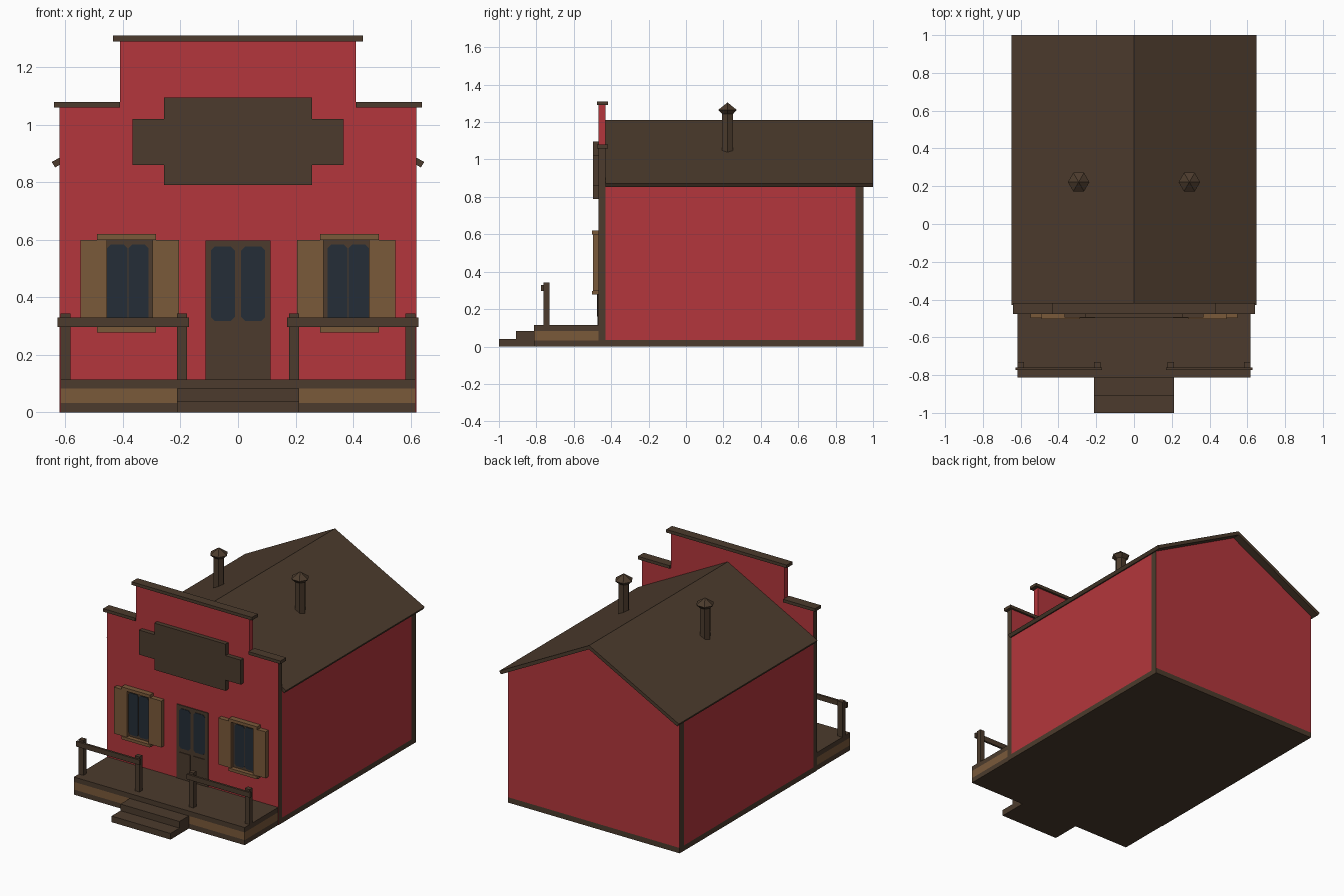
import bpy, bmesh, math
from mathutils import Vector

if "Cube" in bpy.data.objects:
    bpy.data.objects.remove(bpy.data.objects["Cube"])


def material(name, rgb):
    m = bpy.data.materials.new(name)
    m.diffuse_color = (*rgb, 1)
    m.use_nodes = True
    m.node_tree.nodes["Principled BSDF"].inputs["Base Color"].default_value = m.diffuse_color
    return m


RED = material("barn red", (0.456, 0.037, 0.045))
BROWN = material("dark brown", (0.072, 0.044, 0.026))
TAN = material("light brown", (0.195, 0.100, 0.042))
GLASS = material("dark glass", (0.018, 0.027, 0.038))


def finish(name, bm, mats, mirror=False):
    bmesh.ops.recalc_face_normals(bm, faces=bm.faces)
    me = bpy.data.meshes.new(name)
    bm.to_mesh(me)
    bm.free()
    for m in mats:
        me.materials.append(m)
    ob = bpy.data.objects.new(name, me)
    bpy.context.collection.objects.link(ob)
    if mirror:
        ob.modifiers.new("Mirror", 'MIRROR')
    return ob


def prism_mesh(pts, y0, y1):
    """Profile of (x, z) points extruded from y0 to y1."""
    bm = bmesh.new()
    face = bm.faces.new([bm.verts.new((x, y0, z)) for x, z in pts])
    ext = bmesh.ops.extrude_face_region(bm, geom=[face])
    verts = [g for g in ext["geom"] if isinstance(g, bmesh.types.BMVert)]
    bmesh.ops.translate(bm, verts=verts, vec=(0, y1 - y0, 0))
    bmesh.ops.recalc_face_normals(bm, faces=bm.faces)
    return bm


def prism(name, pts, y0, y1, mat, mirror=False):
    return finish(name, prism_mesh(pts, y0, y1), [mat], mirror)


def rect(x0, x1, z0, z1, c=0.0):
    """Rectangle profile, with cut corners of size c when given."""
    if not c:
        return [(x0, z0), (x1, z0), (x1, z1), (x0, z1)]
    return [(x0 + c, z0), (x1 - c, z0), (x1, z0 + c), (x1, z1 - c),
            (x1 - c, z1), (x0 + c, z1), (x0, z1 - c), (x0, z0 + c)]


def both(half):
    """Complete a right-hand profile with its mirror image."""
    return half + [(-x, z) for x, z in reversed(half) if x > 0]


def cut(bm, co, no):
    geom = bm.verts[:] + bm.edges[:] + bm.faces[:]
    bmesh.ops.bisect_plane(bm, geom=geom, plane_co=co, plane_no=no)


# Main house: gabled block, brown corner posts and sill painted on by position
SLOPE = 0.523
bm = prism_mesh(both([(0.62, 0), (0.62, 0.866), (0, 0.866 + 0.62 * SLOPE)]), -0.43, 0.95)
cut(bm, (0, 0, 0.035), (0, 0, 1))
cut(bm, (0, 0.905, 0), (0, 1, 0))
for f in bm.faces:
    c, n = f.calc_center_median(), f.normal
    f.material_index = int(c.z < 0.035 or (abs(n.x) > 0.9 and c.y > 0.905))
finish("house_walls", bm, [RED, BROWN])

# Roof: thin gabled slab
prism("roof", [(0, 1.21), (0.648, 0.871), (0.636, 0.852), (0, 1.185),
               (-0.636, 0.852), (-0.648, 0.871)], -0.43, 1.0, BROWN)

# Stepped false front with brown outer edges
bm = prism_mesh(both([(0.62, 0), (0.62, 1.06), (0.41, 1.06), (0.41, 1.29)]), -0.467, -0.43)
for f in bm.faces:
    f.material_index = int((abs(f.normal.x) > 0.9 and abs(f.calc_center_median().x) > 0.6)
                           or f.normal.z < -0.9)
finish("false_front", bm, [RED, BROWN])
prism("front_top_cap", rect(-0.435, 0.435, 1.29, 1.31), -0.477, -0.417, BROWN)
prism("front_side_caps", rect(0.41, 0.64, 1.06, 1.08), -0.477, -0.417, BROWN, True)

# Blank sign board
prism("sign_board", both([(0.257, 0.79), (0.257, 0.86), (0.367, 0.86), (0.367, 1.02),
                          (0.257, 1.02), (0.257, 1.095)]), -0.496, -0.46, BROWN)

# Porch with a light plank band around its sides
bm = prism_mesh(rect(-0.617, 0.617, 0, 0.115), -0.812, -0.467)
for z in (0.033, 0.083):
    cut(bm, (0, 0, z), (0, 0, 1))
for f in bm.faces:
    f.material_index = int(abs(f.normal.z) < 0.1 and 0.033 < f.calc_center_median().z < 0.083)
finish("porch", bm, [BROWN, TAN])

# Steps
prism("lower_step", rect(-0.213, 0.213, 0, 0.04), -1.0, -0.81, BROWN)
prism("upper_step", rect(-0.213, 0.213, 0.04, 0.083), -0.908, -0.81, BROWN)

# Railings
for name, x in (("inner_rail_post", 0.178), ("outer_rail_post", 0.583)):
    prism(name, rect(x, x + 0.034, 0.11, 0.343), -0.762, -0.731, BROWN, True)
prism("hand_rail", rect(0.17, 0.628, 0.297, 0.33), -0.774, -0.76, BROWN, True)

# Double door with glazed upper and plain lower panels
prism("door", rect(-0.113, 0.113, 0.11, 0.597), -0.473, -0.46, BROWN)
prism("door_glass", rect(0.011, 0.094, 0.317, 0.577, 0.014), -0.476, -0.472, GLASS, True)
prism("door_lower_panel", rect(0.011, 0.094, 0.16, 0.29), -0.477, -0.472, BROWN, True)

# Windows with trim and shutters
prism("window_frame", rect(0.29, 0.47, 0.295, 0.6), -0.475, -0.46, BROWN, True)
for name, x in (("inner_window_pane", 0.311), ("outer_window_pane", 0.385)):
    prism(name, rect(x, x + 0.07, 0.31, 0.583, 0.012), -0.479, -0.474, GLASS, True)
prism("window_head", rect(0.285, 0.49, 0.6, 0.62), -0.503, -0.46, TAN, True)
prism("window_sill", rect(0.285, 0.49, 0.278, 0.297), -0.503, -0.46, TAN, True)
for name, x in (("inner_shutter", 0.206), ("outer_shutter", 0.455)):
    prism(name, rect(x, x + 0.092, 0.297, 0.6), -0.497, -0.46, TAN, True)

# Hexagonal stove pipes with pointed caps
def pipe_section(bm, r0, r1, z0, z1):
    geom = bmesh.ops.create_cone(bm, cap_ends=True, segments=6, radius1=r0, radius2=r1,
                                 depth=z1 - z0)
    # turn so that two corners lie along x
    for v in geom["verts"]:
        x, y, z = v.co
        v.co = Vector((y + 0.293, -x + 0.222, z + (z0 + z1) / 2))


bm = bmesh.new()
pipe_section(bm, 0.034, 0.034, 1.03, 1.25)
finish("stove_pipe", bm, [BROWN], True)
bm = bmesh.new()
pipe_section(bm, 0.034, 0.057, 1.243, 1.265)
pipe_section(bm, 0.057, 0.0, 1.265, 1.305)
bmesh.ops.remove_doubles(bm, verts=bm.verts, dist=0.0005)
inner = [f for f in bm.faces if len(f.verts) == 6 and f.calc_center_median().z > 1.26]
bmesh.ops.delete(bm, geom=inner, context='FACES_ONLY')
finish("pipe_cap", bm, [BROWN], True)
